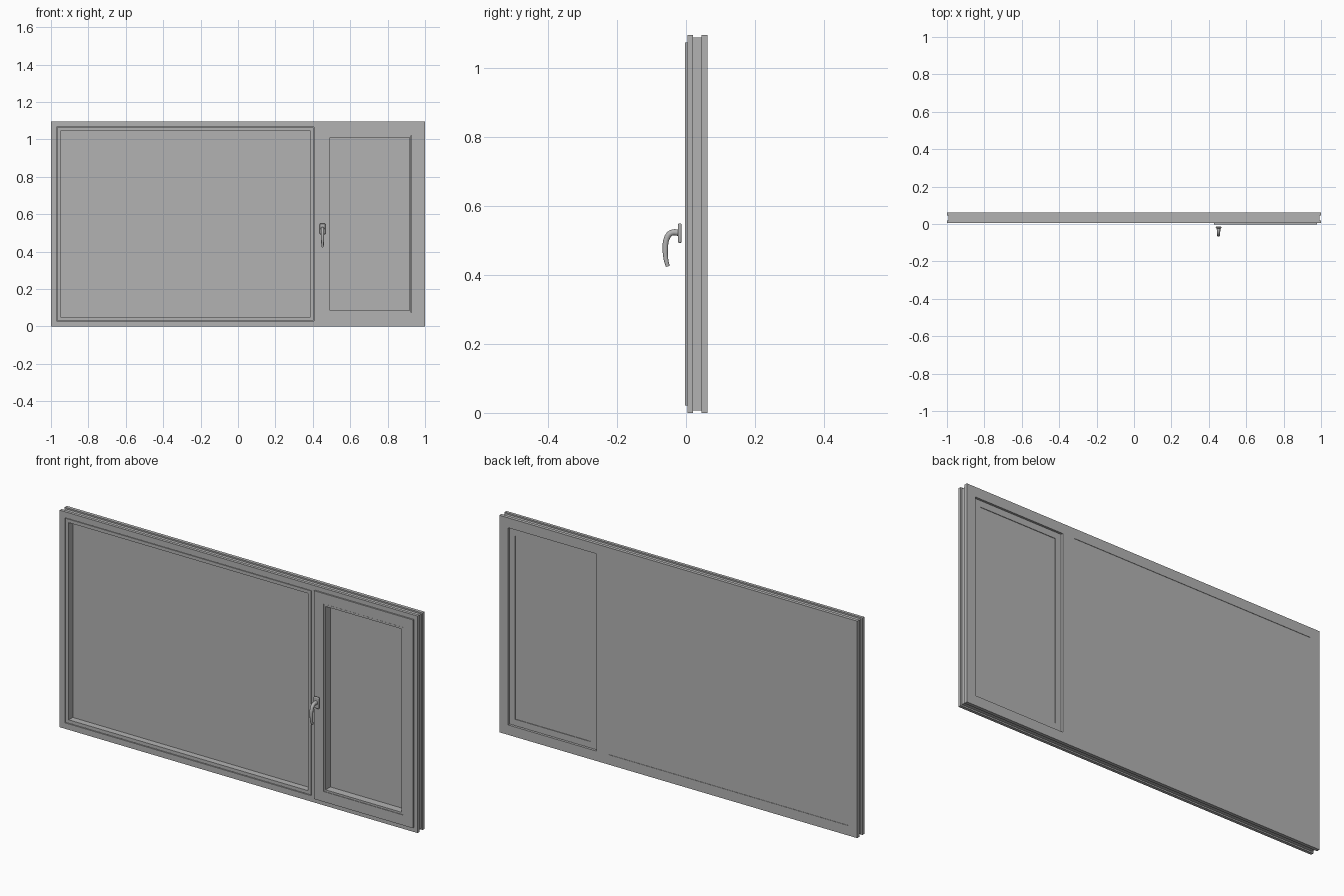
import bpy, bmesh, math

cube = bpy.data.objects.get("Cube")
if cube:
    bpy.data.objects.remove(cube, do_unlink=True)

H = 1.096  # overall height

grey = bpy.data.materials.new("plain grey")
grey.use_nodes = True
COLOUR = (0.45, 0.45, 0.45, 1.0)
grey.diffuse_color = COLOUR
grey.node_tree.nodes["Principled BSDF"].inputs["Base Color"].default_value = COLOUR


def finish(name, bm):
    bmesh.ops.recalc_face_normals(bm, faces=bm.faces[:])
    mesh = bpy.data.meshes.new(name)
    bm.to_mesh(mesh)
    bm.free()
    mesh.materials.append(grey)
    obj = bpy.data.objects.new(name, mesh)
    bpy.context.collection.objects.link(obj)
    return obj


def ring(name, x0, x1, z0, z1, profile):
    """Sweep a closed (inset, y) profile around a rectangle with mitred corners."""
    bm = bmesh.new()
    loops = []
    for i, y in profile:
        corners = ((x0 + i, z0 + i), (x1 - i, z0 + i), (x1 - i, z1 - i), (x0 + i, z1 - i))
        loops.append([bm.verts.new((x, y, z)) for x, z in corners])
    for k, a in enumerate(loops):
        b = loops[(k + 1) % len(loops)]
        for c in range(4):
            d = (c + 1) % 4
            bm.faces.new((a[c], a[d], b[d], b[c]))
    return finish(name, bm)


def box(name, x0, x1, y0, y1, z0, z1):
    bm = bmesh.new()
    bmesh.ops.create_cube(bm, size=1)
    for v in bm.verts:
        v.co = ((x0 + x1) / 2 + v.co.x * (x1 - x0),
                (y0 + y1) / 2 + v.co.y * (y1 - y0),
                (z0 + z1) / 2 + v.co.z * (z1 - z0))
    return finish(name, bm)


# Outer frame: grooved outer edge, rebated inner edge
ring("outer_frame", -1, 1, 0, H, [
    (0, 0.005), (0, 0.020), (0.007, 0.020), (0.007, 0.045), (0, 0.045), (0, 0.062),
    (0.05, 0.062), (0.05, 0.040), (0.03, 0.040), (0.03, 0.005)])

# Mullion between the fixed pane and the sash
box("mullion_front", 0.407, 0.456, 0.005, 0.040, 0.03, H - 0.03)
box("mullion_back", 0.391, 0.456, 0.040, 0.062, 0.05, H - 0.05)

# Fixed pane with its glazing bead, set off by a narrow groove
ring("fixed_bead", -0.967, 0.404, 0.033, H - 0.033, [
    (0, 0.006), (0, 0.040), (0.017, 0.040), (0.017, 0.006)])
box("fixed_glass", -0.955, 0.396, 0.038, 0.060, 0.044, H - 0.044)

# Opening sash: front flange overlaps the frame, body sits inside the opening
SASH = (0.428, 0.979, 0.022, H - 0.022)
ring("sash", *SASH, [
    (0, -0.003), (0, 0.0045), (0.031, 0.0045), (0.031, 0.055), (0.063, 0.055),
    (0.063, 0.038), (0.052, 0.038), (0.052, -0.003)])
ring("sash_bead", *SASH, [
    (0.053, -0.002), (0.053, 0.038), (0.063, 0.038), (0.063, -0.002)])
box("sash_glass", 0.486, 0.920, 0.036, 0.052, 0.08, H - 0.08)

# Handle mounting plate with rounded edges
plate = box("handle_plate", 0.437, 0.467, -0.023, -0.013, 0.493, 0.550)
bevel = plate.modifiers.new("rounding", 'BEVEL')
bevel.width = 0.004
bevel.segments = 3

# Curved handle grip: tapered tube along a bent path of (y, z, radius)
path = [(-0.020, 0.523, 0.010), (-0.043, 0.522, 0.009), (-0.055, 0.508, 0.009),
        (-0.060, 0.470, 0.008), (-0.058, 0.445, 0.007), (-0.053, 0.425, 0.006)]
curve = bpy.data.curves.new("handle_grip", 'CURVE')
curve.dimensions = '3D'
curve.bevel_depth = 1.0
curve.bevel_resolution = 3
curve.resolution_u = 5
curve.use_fill_caps = True
spline = curve.splines.new('BEZIER')
spline.bezier_points.add(len(path) - 1)
for p, (y, z, r) in zip(spline.bezier_points, path):
    p.co = (0.452, y, z)
    p.radius = r
    p.handle_left_type = p.handle_right_type = 'AUTO'
curve.materials.append(grey)
grip = bpy.data.objects.new("handle_grip", curve)
bpy.context.collection.objects.link(grip)

# Turn the grip into a mesh and smooth the handle parts
bpy.ops.object.select_all(action='DESELECT')
grip.select_set(True)
bpy.context.view_layer.objects.active = grip
bpy.ops.object.convert(target='MESH')
plate.select_set(True)
bpy.ops.object.shade_smooth_by_angle(angle=math.radians(40))
